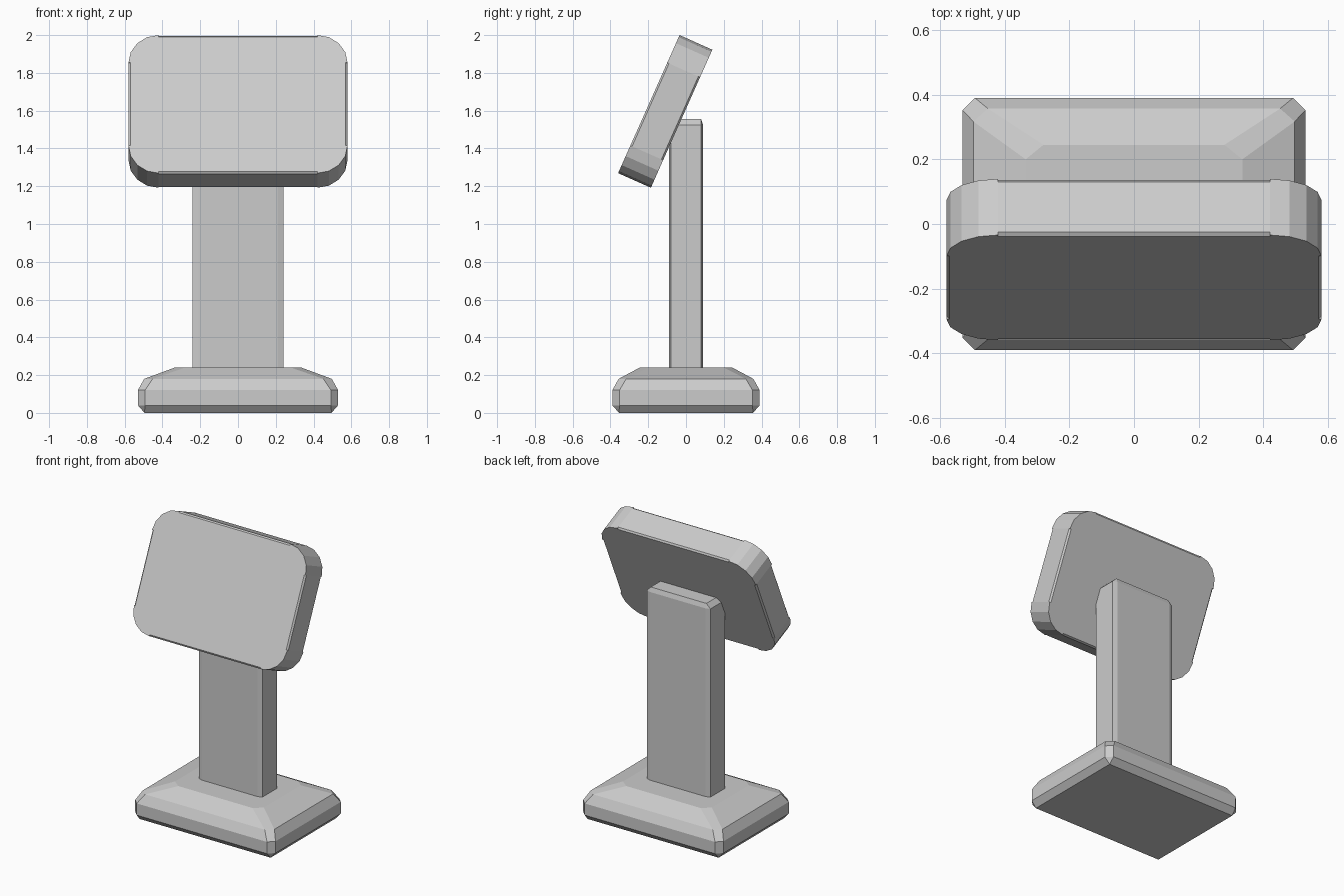
import bpy, bmesh, math

if "Cube" in bpy.data.objects:
    bpy.data.objects.remove(bpy.data.objects["Cube"])


def finish(name, bm):
    bmesh.ops.remove_doubles(bm, verts=bm.verts[:], dist=0.0005)
    bmesh.ops.recalc_face_normals(bm, faces=bm.faces[:])
    mesh = bpy.data.meshes.new(name)
    bm.to_mesh(mesh)
    bm.free()
    obj = bpy.data.objects.new(name, mesh)
    bpy.context.collection.objects.link(obj)
    return obj


def loft(name, loops):
    """Skin closed loops of equal length and cap both ends."""
    bm = bmesh.new()
    rings = [[bm.verts.new(p) for p in loop] for loop in loops]
    n = len(rings[0])
    for a, b in zip(rings, rings[1:]):
        for i in range(n):
            j = (i + 1) % n
            bm.faces.new((a[i], a[j], b[j], b[i]))
    bm.faces.new(rings[0])
    bm.faces.new(rings[-1])
    return finish(name, bm)


def octagon(hx, hy, cx, cy, z):
    """Rectangle with cut corners."""
    return [(hx, -hy + cy, z), (hx, hy - cy, z), (hx - cx, hy, z), (-hx + cx, hy, z),
            (-hx, hy - cy, z), (-hx, -hy + cy, z), (-hx + cx, -hy, z), (hx - cx, -hy, z)]


# Stepped base with chamfered corners
loft("base", [octagon(*r) for r in (
    (0.495, 0.355, 0, 0, 0),
    (0.53, 0.39, 0.038, 0.038, 0.04),
    (0.53, 0.39, 0.038, 0.038, 0.12),
    (0.497, 0.357, 0.045, 0.04, 0.18),
    (0.335, 0.245, 0.055, 0.045, 0.24))])

# Upright column: bevelled box, flattened in depth so its bevels are shallow
z0, z1 = 0.12, 1.555
bm = bmesh.new()
bmesh.ops.create_cube(bm, size=1)
bmesh.ops.scale(bm, vec=(0.48, 0.54, z1 - z0), verts=bm.verts[:])
bmesh.ops.bevel(bm, geom=bm.edges[:], offset=0.03, segments=1, affect='EDGES')
bmesh.ops.scale(bm, vec=(1, 1 / 3, 1), verts=bm.verts[:])
bmesh.ops.translate(bm, vec=(0, 0, (z0 + z1) / 2), verts=bm.verts[:])
finish("column", bm)


# Tilted head: rounded slab whose straight edges carry a small chamfer
def head_loop(y, inset, hx=0.58, hz=0.40, r=0.16, seg=4):
    pts = []
    for k, (sx, sz) in enumerate(((1, 1), (-1, 1), (-1, -1), (1, -1))):
        cx, cz = sx * (hx - r), sz * (hz - r)
        for i in [0] + list(range(seg + 1)) + [seg]:
            a = math.pi / 2 * (k + i / seg)
            pts.append([cx + r * math.cos(a), y, cz + r * math.sin(a)])
        for idx, ang in ((-(seg + 3), k), (-1, k + 1)):
            a = math.pi / 2 * ang
            pts[idx][0] -= inset * math.cos(a)
            pts[idx][2] -= inset * math.sin(a)
    return pts


head = loft("head", [head_loop(-0.095, 0.01), head_loop(-0.085, 0),
                     head_loop(0.085, 0), head_loop(0.095, 0.01)])
head.rotation_euler.x = math.radians(-24)
head.location = (0, -0.11, 1.596)
